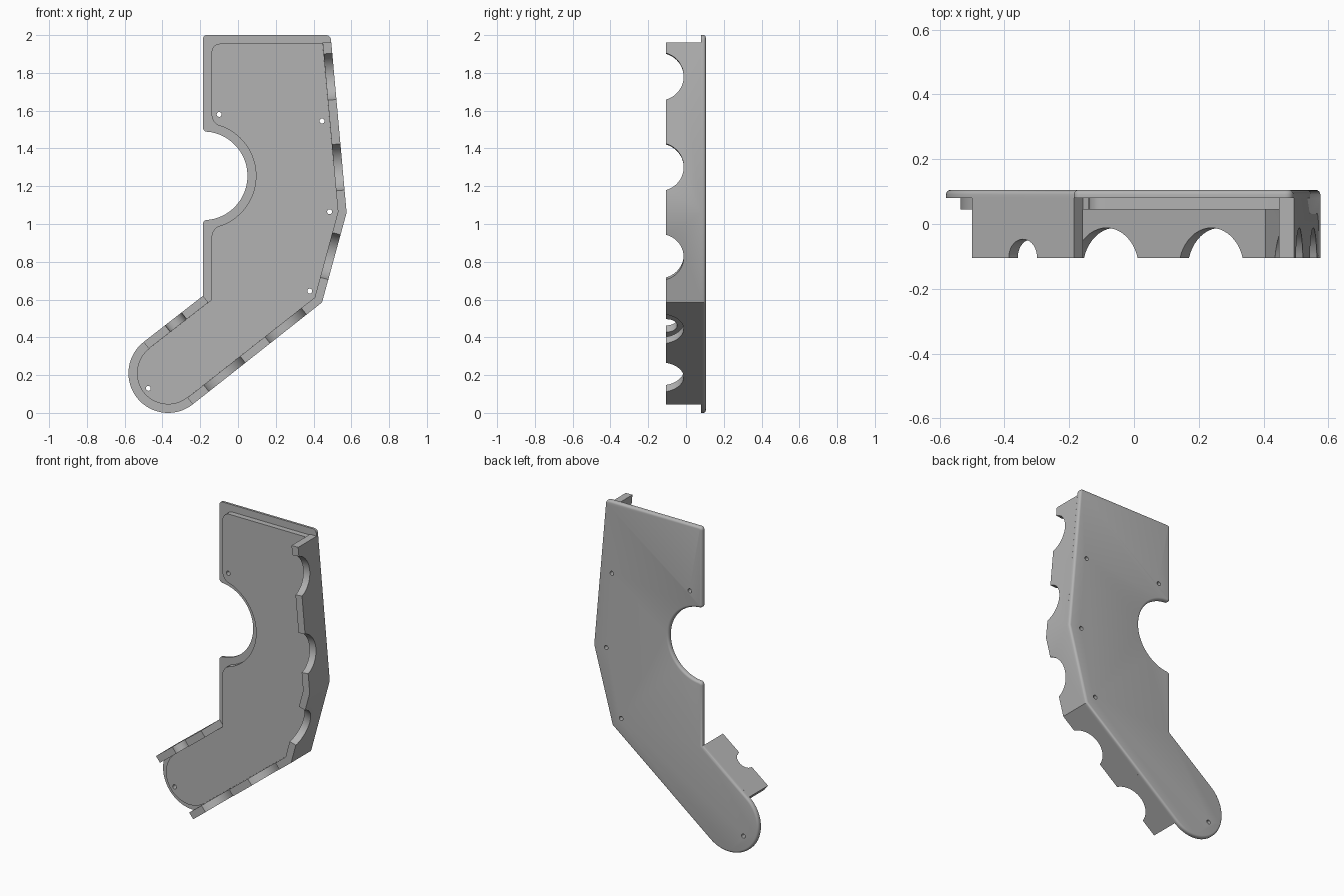
import bpy, bmesh
from math import sin, cos, radians
from mathutils import Vector, Matrix

if "Cube" in bpy.data.objects:
    bpy.data.objects.remove(bpy.data.objects["Cube"])

grey = bpy.data.materials.new("plain grey")
grey.use_nodes = True
colour = (0.45, 0.45, 0.45, 1)
grey.diffuse_color = colour
grey.node_tree.nodes["Principled BSDF"].inputs["Base Color"].default_value = colour

FRONT, PAD, RIM, BACK = -0.105, 0.045, 0.08, 0.105
THICK = 0.045
END = (-0.37, 0.21)
NOTCH = (-0.185, 1.255)


def arc(centre, r, a0, a1, n):
    angles = [radians(a0 + (a1 - a0) * i / n) for i in range(n + 1)]
    return [(centre[0] + r * cos(a), centre[1] + r * sin(a), 0) for a in angles]


def fillet(corners, n=6):
    """Round each (x, z, size) corner with a quadratic curve."""
    out = []
    for i, (x, z, r) in enumerate(corners):
        p = Vector((x, z))
        if r == 0:
            out.append(p)
            continue
        a = p + (Vector(corners[i - 1][:2]) - p).normalized() * r
        b = p + (Vector(corners[(i + 1) % len(corners)][:2]) - p).normalized() * r
        for k in range(n + 1):
            t = k / n
            w = 0.83 * 2 * t * (1 - t)
            out.append((a * (1 - t) ** 2 + p * w + b * t * t) / ((1 - t) ** 2 + w + t * t))
    return out


def finish(bm, name):
    bmesh.ops.recalc_face_normals(bm, faces=bm.faces)
    mesh = bpy.data.meshes.new(name)
    bm.to_mesh(mesh)
    bm.free()
    mesh.materials.append(grey)
    obj = bpy.data.objects.new(name, mesh)
    bpy.context.collection.objects.link(obj)
    return obj


def slab(name, outline, y0, y1, bevel=0):
    """Extrude an x-z outline from y0 to y1, optionally rounding the back rim."""
    bm = bmesh.new()
    face = bm.faces.new([bm.verts.new((p[0], y0, p[1])) for p in outline])
    ext = bmesh.ops.extrude_face_region(bm, geom=[face])["geom"]
    moved = [g for g in ext if isinstance(g, bmesh.types.BMVert)]
    bmesh.ops.translate(bm, verts=moved, vec=(0, y1 - y0, 0))
    bmesh.ops.recalc_face_normals(bm, faces=bm.faces)
    if bevel:
        rim = [e for e in bm.edges if all(v.co.y > y1 - 1e-4 for v in e.verts)]
        bmesh.ops.bevel(bm, geom=rim, offset=bevel, segments=4, profile=0.5,
                        affect='EDGES', clamp_overlap=False)
    return finish(bm, name)


def cut(obj, cylinders):
    """Cut (centre, axis, radius, length) cylinders out of a part."""
    bm = bmesh.new()
    for centre, axis, r, length in cylinders:
        turn = Vector(axis).to_track_quat('Z', 'Y').to_matrix().to_4x4()
        bmesh.ops.create_cone(bm, cap_ends=True, segments=48, radius1=r, radius2=r,
                              depth=length, matrix=Matrix.Translation(centre) @ turn)
    cutter = finish(bm, "cutter")
    cutter.hide_render = True
    mod = obj.modifiers.new("cut", 'BOOLEAN')
    mod.operation, mod.solver, mod.object = 'DIFFERENCE', 'EXACT', cutter
    bpy.context.view_layer.objects.active = obj
    bpy.ops.object.modifier_apply(modifier=mod.name)
    bpy.data.objects.remove(cutter)


# Back plate with rounded rim
plate_path = ([(-0.185, 2, 0.02), (0.49, 2, 0.025), (0.575, 1.06, 0), (0.445, 0.585, 0)]
              + arc(END, 0.21, -52, -232, 40)
              + [(-0.185, 0.62, 0), (-0.185, 1.02, 0.02)]
              + arc(NOTCH, 0.235, -81, 81, 40) + [(-0.185, 1.49, 0.02)])
plate = slab("back_plate", fillet(plate_path), RIM, BACK, 0.014)

# Raised pad, set in from the plate edge
pad_path = ([(-0.14, 1.955, 0.05), (0.448, 1.955, 0), (0.529, 1.064, 0), (0.406, 0.611, 0)]
            + arc(END, 0.165, -52, -232, 40)
            + [(-0.14, 0.598, 0), (-0.14, 0.979, 0.05)]
            + arc(NOTCH, 0.28, -68, 68, 36) + [(-0.14, 1.531, 0.05)])
pad = slab("raised_pad", fillet(pad_path), PAD, RIM + 0.002)

# Screw holes through plate and pad
holes = [((x, 0.07, z), (0, 1, 0), 0.013, 0.2) for x, z in
         [(-0.1, 1.58), (0.445, 1.545), (0.485, 1.065), (0.38, 0.645), (-0.475, 0.13)]]
cut(plate, holes)
cut(pad, holes)

# Long side wall with five arches
outer_wall = slab("long_wall", [(0.494, 1.96), (0.575, 1.06), (0.445, 0.585), (-0.24, 0.045),
                                (-0.268, 0.08), (0.406, 0.611), (0.529, 1.064), (0.448, 1.96)],
                  FRONT, RIM)
upper, middle, lower = (1, 0, 0.09), (0.964, 0, -0.264), (0.62, 0, -0.785)
cut(outer_wall, [((x, -0.14, z), axis, 0.128, 0.16) for x, z, axis in
                 [(0.49, 1.78, upper), (0.53, 1.3, upper), (0.49, 0.83, middle),
                  (0.253, 0.461, lower), (-0.071, 0.206, lower)]])

# Short side wall with one small arch
short_wall = slab("short_wall", [(-0.5, 0.375), (-0.185, 0.62), (-0.157, 0.585), (-0.472, 0.34)],
                  FRONT, RIM)
cut(short_wall, [((-0.329, -0.102, 0.48), lower, 0.055, 0.16)])

# Smooth the curved surfaces, keep hard edges
for obj in (plate, pad, outer_wall, short_wall):
    bpy.ops.object.select_all(action='DESELECT')
    obj.select_set(True)
    bpy.context.view_layer.objects.active = obj
    bpy.ops.object.shade_smooth_by_angle(angle=radians(30))
